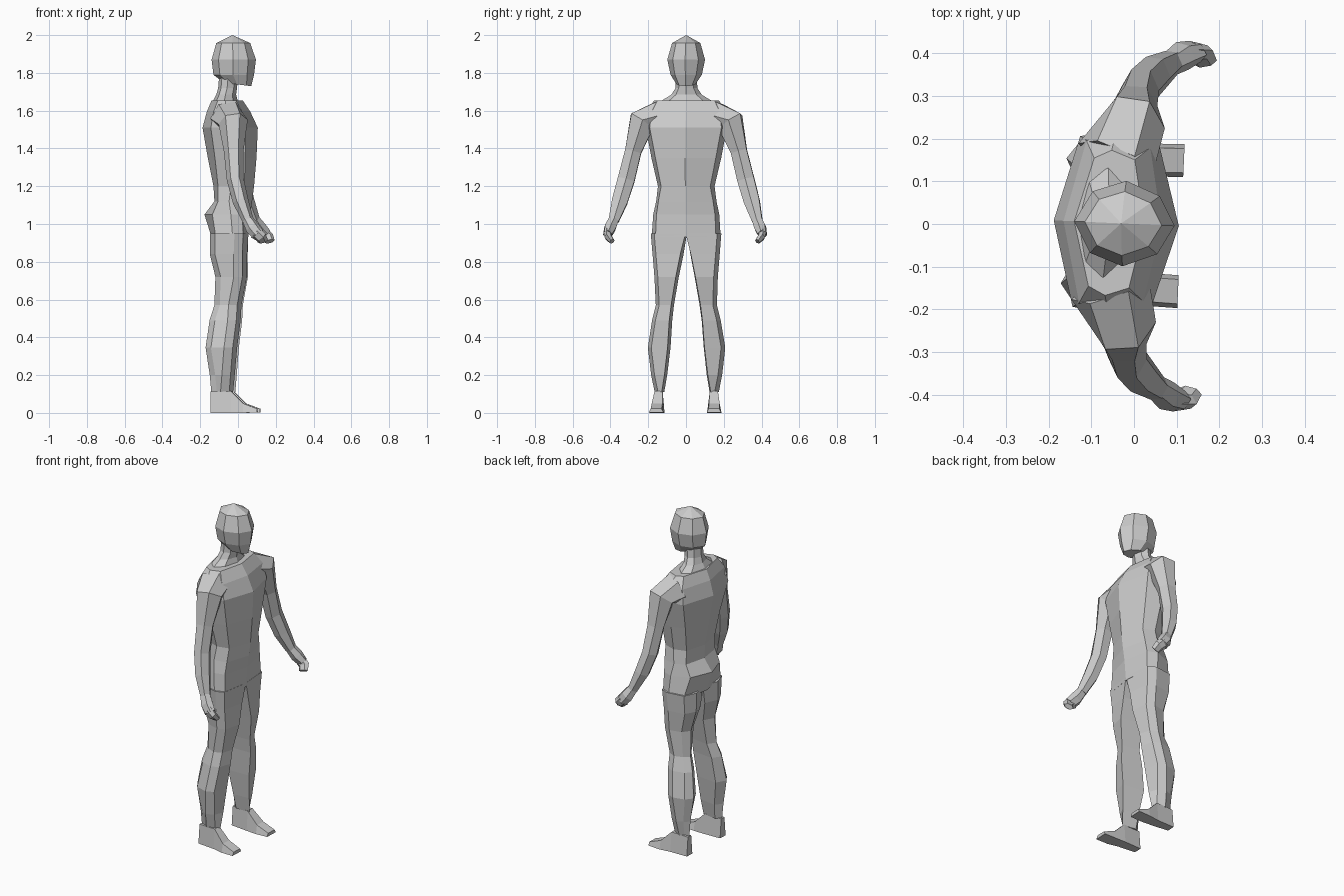
import bpy, bmesh, math
from mathutils import Vector

if "Cube" in bpy.data.objects:
    bpy.data.objects.remove(bpy.data.objects["Cube"])

grey = bpy.data.materials.new("plain_grey")
grey.diffuse_color = (0.6, 0.6, 0.6, 1)
grey.use_nodes = True
grey.node_tree.nodes["Principled BSDF"].inputs["Base Color"].default_value = grey.diffuse_color
TURN = math.radians(-2.6)   # whole figure is turned slightly


def loft(name, rings, closed=True, tip=None):
    """Skin a list of rings, cap the ends and mirror across y = 0."""
    bm = bmesh.new()
    vs = [[bm.verts.new(p) for p in r] for r in rings]
    n = len(vs[0])
    for a, b in zip(vs, vs[1:]):
        for i in range(n if closed else n - 1):
            j = (i + 1) % n
            bm.faces.new((a[i], a[j], b[j], b[i]))
    if closed:
        bm.faces.new(vs[0])
    else:
        bm.faces.new(vs[0][::-1])
    if tip:
        t = bm.verts.new(tip)
        for i in range(n if closed else n - 1):
            bm.faces.new((vs[-1][i], vs[-1][(i + 1) % n], t))
    else:
        bm.faces.new(vs[-1])
    bmesh.ops.recalc_face_normals(bm, faces=bm.faces)
    # make sure the shell faces outwards
    c = sum((v.co for v in bm.verts), Vector()) / len(bm.verts)
    if sum((f.calc_center_median() - c).dot(f.normal) * f.calc_area() for f in bm.faces) < 0:
        bmesh.ops.reverse_faces(bm, faces=bm.faces)
    me = bpy.data.meshes.new(name)
    bm.to_mesh(me)
    bm.free()
    me.materials.append(grey)
    ob = bpy.data.objects.new(name, me)
    bpy.context.collection.objects.link(ob)
    m = ob.modifiers.new("mirror", 'MIRROR')
    m.use_axis = (False, True, False)
    ob.rotation_euler.z = TURN
    return ob


# Torso: z, front x, front corner, flank, back corner, back x
torso = [
    (0.93, .055, (.035, .16), (-.02, .183), (-.11, .165), -.14),
    (1.05, .065, (.03, .155), (-.03, .175), (-.13, .13), -.178),
    (1.12, .075, (.035, .145), (-.04, .16), (-.10, .13), -.125),
    (1.20, .085, (.04, .13), (-.03, .15), (-.10, .125), -.13),
    (1.35, .098, (.045, .16), (-.04, .185), (-.115, .155), -.16),
    (1.51, .105, (.05, .19), (-.04, .215), (-.135, .20), -.188),
    (1.595, .065, (.03, .18), (-.05, .22), (-.12, .19), -.165),
    (1.655, .025, (-.005, .15), (-.06, .17), (-.10, .15), -.14),
]
loft("torso", [[(f, 0, z), (*a, z), (*b, z), (*c, z), (k, 0, z)]
               for z, f, a, b, c, k in torso], closed=False)


def oval_half(z, xf, xb, w, rise=0):
    """Half of an eight-sided section, optionally raised at the back."""
    xm = (xf + xb) / 2
    d = xf - xb
    pts = [(xf, 0), (xf - .16 * d, .68 * w), (xm, w), (xb + .17 * d, .72 * w), (xb, 0)]
    return [(x, y, z + rise * (xf - x) / d) for x, y in pts]


# Neck with sloping shoulder muscles
loft("neck", [oval_half(1.645, .0, -.135, .145), oval_half(1.685, -.01, -.115, .08),
              oval_half(1.72, -.005, -.105, .058), oval_half(1.78, .0, -.10, .055)],
     closed=False)

# Head
loft("head", [oval_half(1.73, .07, -.075, .05, .018), oval_half(1.79, .085, -.13, .083),
              oval_half(1.87, .095, -.14, .10), oval_half(1.958, .065, -.115, .075)],
     closed=False, tip=(-.03, 0, 2.0))

# Legs: z, front x, back x, inner y, outer y
legs = [
    (.95, .055, -.145, 0, .187), (.84, .05, -.145, .018, .178),
    (.72, .05, -.115, .042, .168), (.57, .022, -.12, .068, .162),
    (.49, .018, -.145, .078, .182), (.345, .0, -.165, .088, .205),
    (.20, -.012, -.143, .105, .188), (.11, -.02, -.135, .12, .17),
]
loft("legs", [[(f, yi + .01 * (yi > 0), z), (f - .02, o - .02, z), (f - .065, o, z),
               (k + .03, o - .018, z), (k, (yi + o) / 2, z), (k + .03, yi, z)]
              for z, f, k, yi, o in legs])

# Feet: x, bottom z, top z, inner y, outer y
feet = [(-.138, 0, .112, .123, .172), (-.03, 0, .115, .115, .178),
        (.035, 0, .05, .113, .19), (.11, .003, .022, .115, .192)]
loft("feet", [[(x, a, lo), (x, b, lo), (x, b - .01, hi), (x, a + .01, hi)]
              for x, lo, hi, a, b in feet])


def tube(name, path):
    """Six-sided limb along a path of (x, y, z, depth, width)."""
    rings = []
    for i, (x, y, z, d, w) in enumerate(path):
        p0, p1 = path[max(i - 1, 0)], path[min(i + 1, len(path) - 1)]
        t = (Vector(p1[:3]) - Vector(p0[:3])).normalized()
        u = Vector((1, 0, 0))
        u = (u - t * u.dot(t)).normalized()
        v = t.cross(u)
        rings.append([Vector((x, y, z)) + u * d * math.cos(k * math.pi / 3)
                      + v * w * 1.15 * math.sin(k * math.pi / 3) for k in range(6)])
    return loft(name, rings)


# Arms from shoulder to wrist
tube("arms", [(-.05, .15, 1.57, .095, .075), (-.015, .235, 1.54, .078, .07),
              (-.01, .28, 1.385, .052, .043), (.0, .317, 1.235, .045, .045),
              (.03, .35, 1.12, .042, .042), (.07, .38, 1.02, .03, .028)])

# Hands: palm, then curled fingers
tube("palms", [(.068, .379, 1.025, .03, .026), (.095, .398, .98, .038, .03),
               (.125, .41, .945, .035, .022)])
tube("fingers", [(.11, .41, .955, .035, .02), (.14, .405, .93, .032, .018),
                 (.15, .385, .908, .028, .013)])
